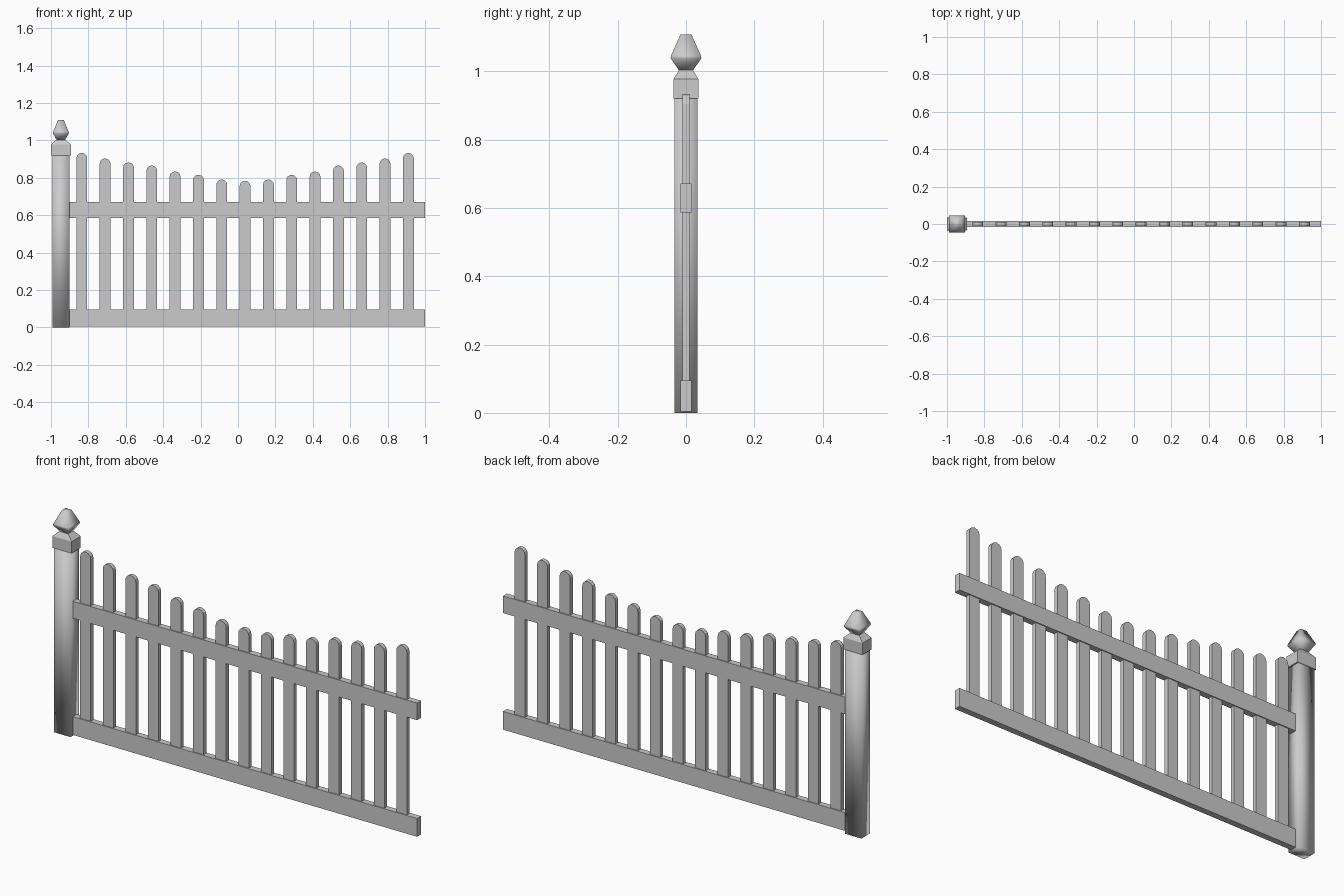
import bpy, math

if "Cube" in bpy.data.objects:
    bpy.data.objects.remove(bpy.data.objects["Cube"])

POST_X = -0.947


def make_object(name, verts, faces, smooth=False):
    mesh = bpy.data.meshes.new(name)
    mesh.from_pydata(verts, [], faces)
    mesh.update()
    for p in mesh.polygons:
        p.use_smooth = smooth
    obj = bpy.data.objects.new(name, mesh)
    bpy.context.collection.objects.link(obj)
    return obj


def square_loft(name, sections, smooth=False):
    """Stack rectangles (half_x, half_y, z) around the post axis."""
    verts, faces = [], []
    for hx, hy, z in sections:
        verts += [(POST_X + sx * hx, sy * hy, z)
                  for sx, sy in ((-1, -1), (1, -1), (1, 1), (-1, 1))]
    for k in range(len(sections) - 1):
        a = 4 * k
        for i in range(4):
            j = (i + 1) % 4
            faces.append((a + i, a + j, a + 4 + j, a + 4 + i))
    n = len(verts)
    faces += [(3, 2, 1, 0), (n - 4, n - 3, n - 2, n - 1)]
    return make_object(name, verts, faces, smooth)


def extrude_profile(name, profile, half_y):
    """Extrude a front-view (x, z) outline to both sides of y = 0."""
    n = len(profile)
    verts = [(x, -half_y, z) for x, z in profile] + [(x, half_y, z) for x, z in profile]
    faces = [tuple(range(n)), tuple(range(2 * n - 1, n - 1, -1))]
    faces += [(i, i + n, (i + 1) % n + n, (i + 1) % n) for i in range(n)]
    return make_object(name, verts, faces)


# Post, cap with sloped top, and four-sided finial
square_loft("post", [(0.046, 0.034, 0.0), (0.046, 0.034, 0.93)], smooth=True)
square_loft("post_cap", [(0.053, 0.036, 0.92), (0.053, 0.036, 0.978),
                         (0.024, 0.020, 1.004)])
square_loft("post_finial", [(0.022, 0.020, 1.002), (0.043, 0.045, 1.038),
                            (0.042, 0.044, 1.045), (0.016, 0.016, 1.108)], smooth=True)

# Two horizontal rails
for name, z0, z1 in (("bottom_rail", 0.004, 0.095), ("top_rail", 0.586, 0.671)):
    extrude_profile(name, [(-0.901, z0), (1.0, z0), (1.0, z1), (-0.901, z1)], 0.0155)

# Round-topped pickets, heights dipping symmetrically to the middle
heights = [0.784, 0.791, 0.816, 0.834, 0.866, 0.882, 0.904, 0.933]
HALF_W, ARC_H, SEGS = 0.029, 0.028, 6
for i in range(15):
    x = -0.835 + i * 0.1247
    top = heights[abs(i - 7)]
    outline = [(x - HALF_W, 0.05), (x + HALF_W, 0.05)]
    for k in range(SEGS + 1):
        a = math.pi * k / SEGS
        outline.append((x + HALF_W * math.cos(a), top - ARC_H + ARC_H * math.sin(a)))
    extrude_profile(f"picket_{i + 1:02d}", outline, 0.0105)
